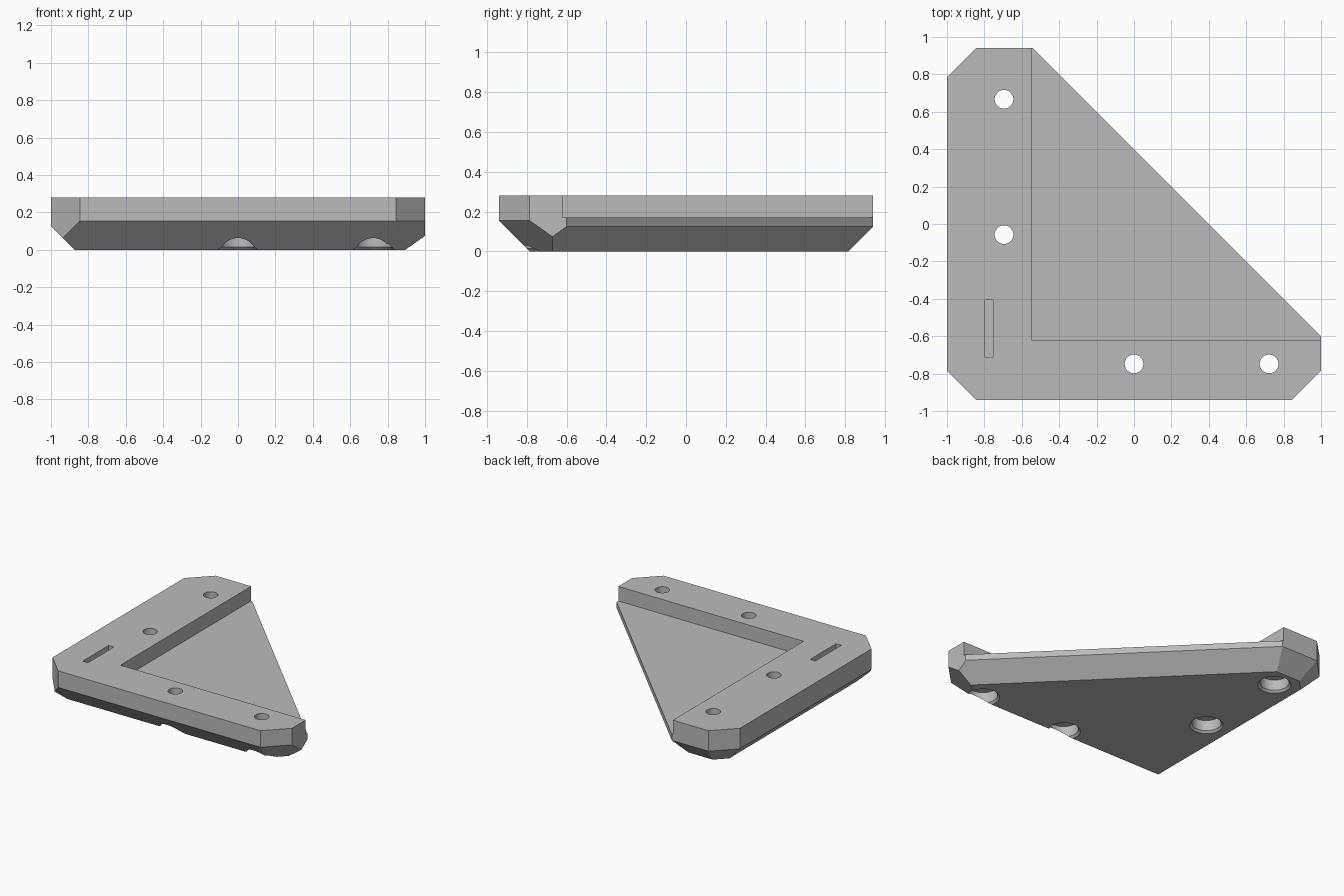
import bpy, bmesh
from math import sqrt
from mathutils import Vector, Matrix

cube = bpy.data.objects.get("Cube")
if cube:
    bpy.data.objects.remove(cube, do_unlink=True)

TOP = 0.28
FLOOR = 0.17

grey = bpy.data.materials.new("plain_grey")
grey.use_nodes = True
grey.diffuse_color = (0.5, 0.5, 0.5, 1)
grey.node_tree.nodes["Principled BSDF"].inputs["Base Color"].default_value = (0.5, 0.5, 0.5, 1)


def make_object(name, bm):
    bmesh.ops.recalc_face_normals(bm, faces=bm.faces[:])
    mesh = bpy.data.meshes.new(name)
    bm.to_mesh(mesh)
    bm.free()
    mesh.materials.append(grey)
    obj = bpy.data.objects.new(name, mesh)
    bpy.context.collection.objects.link(obj)
    return obj


def add_box(bm, lo, hi):
    lo, hi = Vector(lo), Vector(hi)
    size = Matrix.Diagonal((hi - lo).to_4d())
    size[3][3] = 1
    bmesh.ops.create_cube(bm, size=1, matrix=Matrix.Translation((lo + hi) / 2) @ size)


def add_cone(bm, x, y, z0, z1, r0, r1):
    bmesh.ops.create_cone(bm, cap_ends=True, segments=48, radius1=r0, radius2=r1,
                          depth=z1 - z0, matrix=Matrix.Translation((x, y, (z0 + z1) / 2)))


def trim(bm, point, normal):
    """Slice away everything beyond a plane and close the cut."""
    geom = bm.verts[:] + bm.edges[:] + bm.faces[:]
    cut = bmesh.ops.bisect_plane(bm, geom=geom, plane_co=point, plane_no=normal,
                                 clear_outer=True, dist=1e-5)
    edges = [e for e in cut["geom_cut"] if isinstance(e, bmesh.types.BMEdge)]
    if edges:
        bmesh.ops.contextual_create(bm, geom=edges)


def subtract(target, name, bm):
    cutter = make_object(name, bm)
    cutter.hide_render = True
    mod = target.modifiers.new(name, 'BOOLEAN')
    mod.operation = 'DIFFERENCE'
    mod.solver = 'EXACT'
    mod.object = cutter
    bpy.context.view_layer.objects.active = target
    bpy.ops.object.modifier_apply(modifier=name)
    bpy.data.objects.remove(cutter, do_unlink=True)


# Corner plate: block trimmed to its outline, then bevelled underneath
body = bmesh.new()
add_box(body, (-1, -0.94, 0), (1, 0.94, TOP))
# point on side, outward direction, bevel height (0 = none)
sides = [
    ((0.2, 0.2), (1, 1), 0.125),            # long diagonal
    ((0.92, -0.865), (1, -1), 0.155),       # right corner
    ((-0.92, 0.865), (-1, 1), 0.125),       # back corner
    ((-0.92, -0.865), (-1, -1), 0),         # front left corner
    ((0, -0.94), (0, -1), 0.155),           # front
    ((-1, 0), (-1, 0), 0.125),              # left
    ((0, 0.94), (0, 1), 0.125),             # back
]
for (x, y), direction, bevel in sides:
    out = Vector((*direction, 0)).normalized()
    if direction[0] and direction[1]:
        trim(body, (x, y, 0), out)
for (x, y), direction, bevel in sides:
    out = Vector((*direction, 0)).normalized()
    if bevel:
        trim(body, (x, y, bevel), out - Vector((0, 0, 1)))
plate = make_object("corner_plate", body)

# Triangular recess inside the two arms
recess = bmesh.new()
add_box(recess, (-0.548, -0.62, FLOOR), (1.5, 1.5, 0.5))
subtract(plate, "recess_cutter", recess)

# Blind slot in the left arm
slot = bmesh.new()
add_box(slot, (-0.797, -0.715, TOP - 0.09), (-0.753, -0.405, 0.5))
subtract(plate, "slot_cutter", slot)

# Screw holes with a counterbore and flared mouth below
for x, y in [(-0.695, 0.667), (-0.695, -0.057), (0, -0.748), (0.722, -0.748)]:
    for r0, r1, z0, z1 in [(0.05, 0.05, -0.1, 0.5),
                           (0.1, 0.1, -0.1, 0.095),
                           (0.125, 0.1, -0.01, 0.015)]:
        hole = bmesh.new()
        add_cone(hole, x, y, z0, z1, r0, r1)
        subtract(plate, "hole_cutter", hole)

# Smooth hole walls, crisp edges elsewhere
bpy.ops.object.select_all(action='DESELECT')
plate.select_set(True)
bpy.context.view_layer.objects.active = plate
bpy.ops.object.shade_smooth_by_angle(angle=0.35)
